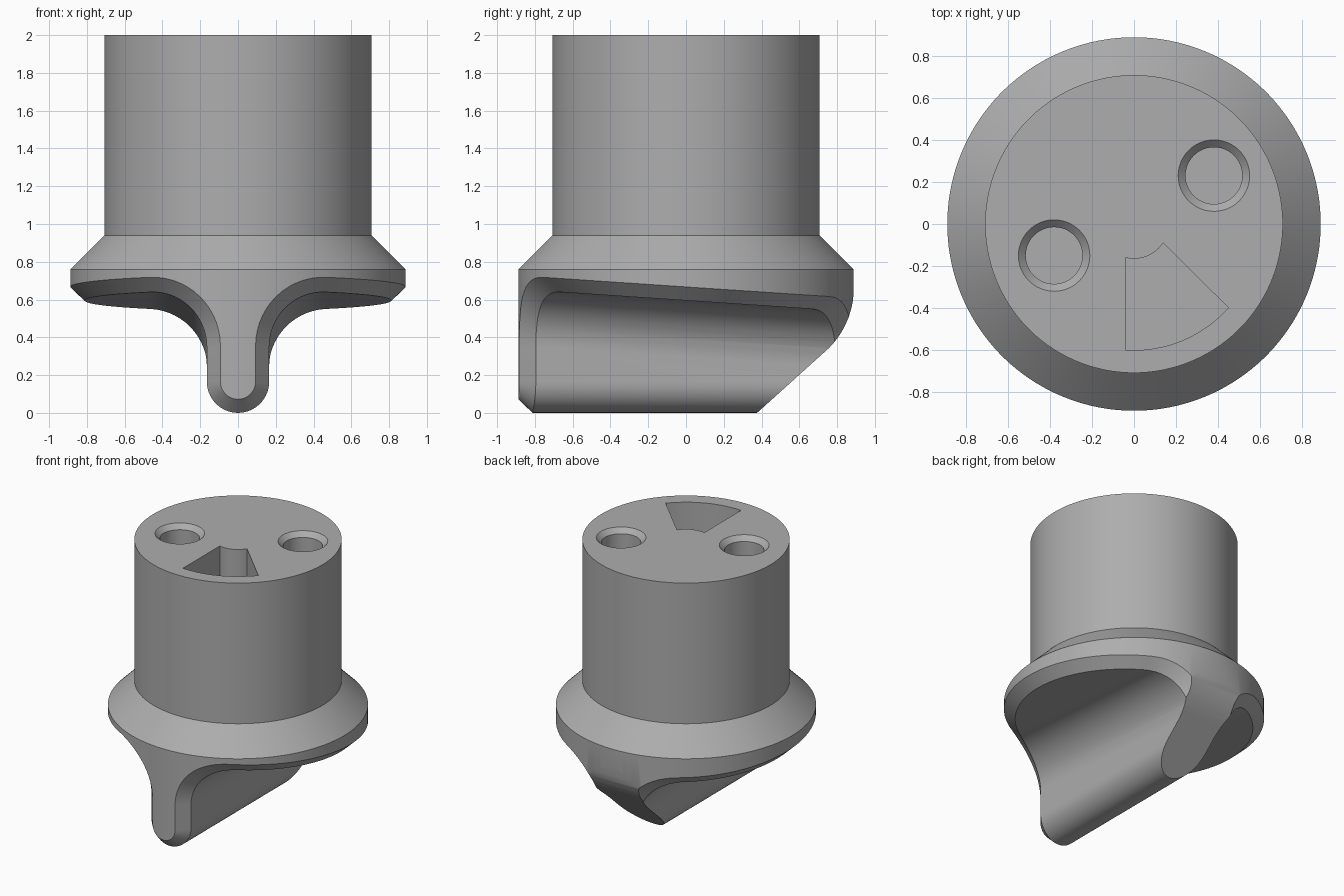
import bpy, bmesh
from math import sin, cos, asin, sqrt, radians, pi

if "Cube" in bpy.data.objects:
    bpy.data.objects.remove(bpy.data.objects["Cube"])

R, R_IN, R_SHANK = 0.888, 0.812, 0.708      # collar, chamfer inner edge, shank radii
KEEL, FILLET, CH = 0.165, 0.30, 0.072       # keel half width, wing fillet, chamfer

steel = bpy.data.materials.new("steel_grey")
steel.diffuse_color = (0.42, 0.42, 0.42, 1)
steel.use_nodes = True
steel.node_tree.nodes["Principled BSDF"].inputs["Base Color"].default_value = steel.diffuse_color


def make_object(name, bm):
    bmesh.ops.recalc_face_normals(bm, faces=bm.faces)
    me = bpy.data.meshes.new(name)
    bm.to_mesh(me)
    bm.free()
    me.materials.append(steel)
    ob = bpy.data.objects.new(name, me)
    bpy.context.collection.objects.link(ob)
    return ob


def half_profile(d, r):
    """Right half of the underside as (x, height, height follows the wing slope)."""
    cx = KEEL + FILLET
    start = asin(cx / r)
    pts = []
    for i in range(24):                      # wing
        a = pi / 2 + (start - pi / 2) * i / 24
        pts.append((r * sin(a), d, True))
    for i in range(15):                      # fillet
        a = pi / 2 * i / 14
        q = FILLET + d
        pts.append((cx - q * sin(a), -FILLET + q * cos(a), True))
    for i in range(11):                      # rounded keel tip
        a = pi / 2 * i / 10
        q = KEEL - d
        pts.append((q * cos(a), 0.165 - q * sin(a), False))
    return pts


def rim(d, r, side):
    half = half_profile(d, r)
    full = half + [(-x, h, s) for x, h, s in half[-2::-1]]
    out = []
    for x, h, sloped in full:
        y = side * sqrt(max(r * r - x * x, 0))
        out.append((x, y, h + (0.595 - 0.067 * y if sloped else 0)))
    return out


# Body: shank, conical collar and keel lofted as one solid
bm = bmesh.new()
rows = [[bm.verts.new(p) for p in rim(d, r, s)]
        for d, r, s in ((CH, R, -1), (0, R_IN, -1), (0, R_IN, 1), (CH, R, 1))]
for a, b in zip(rows, rows[1:]):             # front chamfer, underside, back chamfer
    for i in range(len(a) - 1):
        bm.faces.new((a[i], a[i + 1], b[i + 1], b[i]))
loop = rows[0] + rows[3][-2:0:-1]
n = len(loop)
for z, r in ((0.76, R), (0.94, R_SHANK), (2.0, R_SHANK)):
    ring = [bm.verts.new((v.co.x * r / R, v.co.y * r / R, z)) for v in loop] if z < 0.8 else \
           [bm.verts.new((v.co.x * r / prev, v.co.y * r / prev, z)) for v in loop]
    for i in range(n):
        bm.faces.new((loop[i], loop[(i + 1) % n], ring[(i + 1) % n], ring[i]))
    loop, prev = ring, r
bm.faces.new(loop)
bmesh.ops.remove_doubles(bm, verts=bm.verts, dist=1e-4)

# Sloping back end of the keel, blended into the collar wall
for k in range(8):
    a = radians(42 + 6 * k)
    no = (0, sin(a), -cos(a))
    co = (0, 0.439 + 0.449 * sin(a), 0.661 - 0.449 * cos(a))
    bmesh.ops.bisect_plane(bm, geom=bm.verts[:] + bm.edges[:] + bm.faces[:], dist=1e-5,
                           plane_co=co, plane_no=no, clear_outer=True)
    bmesh.ops.holes_fill(bm, edges=[e for e in bm.edges if e.is_boundary], sides=0)
body = make_object("body", bm)


# Sockets in the top face
def prism(name, sections):
    """Solid through stacked outlines of equal point count."""
    bm = bmesh.new()
    rings = [[bm.verts.new(p) for p in s] for s in sections]
    m = len(rings[0])
    for a, b in zip(rings, rings[1:]):
        for i in range(m):
            bm.faces.new((a[i], a[(i + 1) % m], b[(i + 1) % m], b[i]))
    bm.faces.new(rings[0])
    bm.faces.new(rings[-1])
    return make_object(name, bm)


def circle(cx, cy, r, z):
    return [(cx + r * cos(2 * pi * i / 48), cy + r * sin(2 * pi * i / 48), z) for i in range(48)]


def arc(r, a0, a1, z, steps=12):
    angles = [radians(a0 + (a1 - a0) * i / steps) for i in range(steps + 1)]
    return [(r * cos(a), r * sin(a), z) for a in angles]


cutters = [prism("round_socket_cutter", [circle(x, y, r, z) for r, z in
                                         ((0.135, 1.55), (0.135, 1.965), (0.17, 2.0), (0.17, 2.1))])
           for x, y in ((0.38, 0.23), (-0.38, -0.15))]
cutters.append(prism("wedge_socket_cutter",
                     [arc(0.165, 256, 327, z) + arc(0.6, 318.4, 266.2, z) for z in (1.55, 2.1)]))

bpy.context.view_layer.objects.active = body
for c in cutters:
    mod = body.modifiers.new("socket", 'BOOLEAN')
    mod.operation, mod.solver, mod.object = 'DIFFERENCE', 'EXACT', c
    bpy.ops.object.modifier_apply(modifier=mod.name)
    bpy.data.objects.remove(c)

bpy.ops.object.select_all(action='DESELECT')
body.select_set(True)
bpy.ops.object.shade_smooth_by_angle(angle=radians(25))
